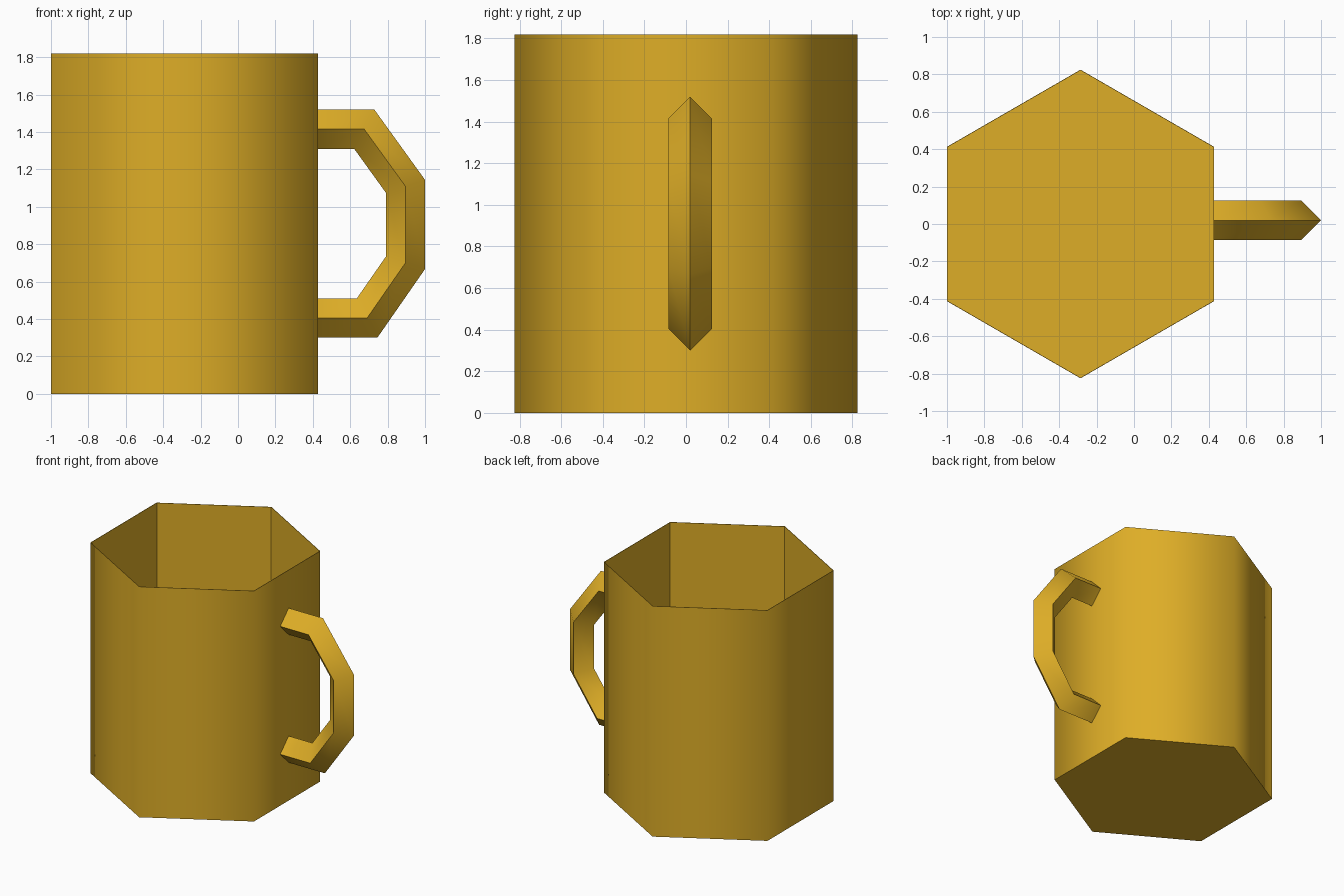
import bpy, bmesh, math
from mathutils import Vector

cube = bpy.data.objects.get("Cube")
if cube:
    bpy.data.objects.remove(cube, do_unlink=True)

gold = bpy.data.materials.new("golden_yellow")
gold.use_nodes = True
color = (0.73, 0.42, 0.02, 1)
gold.diffuse_color = color
gold.node_tree.nodes["Principled BSDF"].inputs["Base Color"].default_value = color


def finish(name, bm):
    bmesh.ops.recalc_face_normals(bm, faces=bm.faces)
    mesh = bpy.data.meshes.new(name)
    bm.to_mesh(mesh)
    bm.free()
    mesh.materials.append(gold)
    obj = bpy.data.objects.new(name, mesh)
    bpy.context.collection.objects.link(obj)
    return obj


def bridge(bm, a, b):
    n = len(a)
    return [bm.faces.new((a[i], a[(i + 1) % n], b[(i + 1) % n], b[i])) for i in range(n)]


# Six-sided cup: smooth outside, thin rim, flat inside walls and floor
CENTER_X, RADIUS, HEIGHT, WALL = -0.286, 0.825, 1.82, 0.004
bm = bmesh.new()


def hexagon(radius, z):
    angles = [math.radians(30 + 60 * i) for i in range(6)]
    return [bm.verts.new((CENTER_X + radius * math.cos(a), radius * math.sin(a), z))
            for a in angles]


foot = hexagon(RADIUS, 0)
lip = hexagon(RADIUS, HEIGHT)
inner_lip = hexagon(RADIUS - WALL, HEIGHT)
floor = hexagon(RADIUS - WALL, WALL)
for face in bridge(bm, foot, lip):
    face.smooth = True
bridge(bm, lip, inner_lip)
bridge(bm, inner_lip, floor)
bm.faces.new(foot)
bm.faces.new(floor)
finish("cup_body", bm)

# Handle: diamond section swept along an angular path with mitred corners
HALF, HANDLE_Y = 0.105, 0.02
path = [Vector(p) for p in ((0.428, 1.415), (0.675, 1.415), (0.895, 1.11),
                            (0.895, 0.70), (0.69, 0.405), (0.428, 0.405))]
bm = bmesh.new()
rings = []
for i, p in enumerate(path):
    before = (p - path[max(i - 1, 0)]).normalized()
    after = (path[min(i + 1, len(path) - 1)] - p).normalized()
    along = (before + after).normalized()
    reference = after if after.length else before
    out = Vector((-along.y, along.x)) * HALF / along.dot(reference)
    rings.append([bm.verts.new((q.x, HANDLE_Y + dy, q.y)) for q, dy in
                  ((p + out, 0), (p, HALF), (p - out, 0), (p, -HALF))])
for a, b in zip(rings, rings[1:]):
    bridge(bm, a, b)
bm.faces.new(rings[0])
bm.faces.new(rings[-1])
handle = finish("handle", bm)
bpy.ops.object.select_all(action='DESELECT')
handle.select_set(True)
bpy.context.view_layer.objects.active = handle
bpy.ops.object.shade_smooth_by_angle(angle=math.radians(60))
